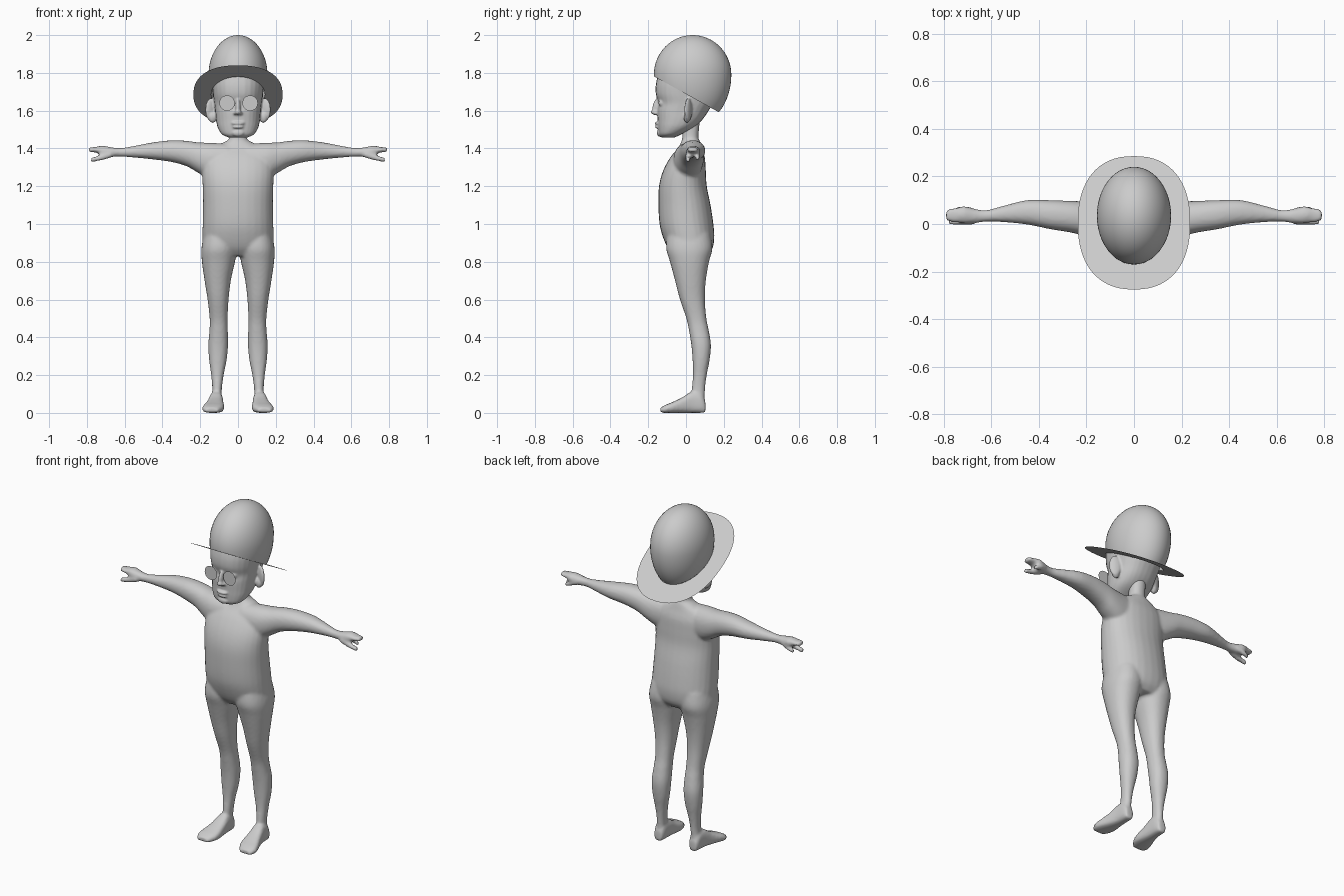
import bpy, bmesh, math
from mathutils import Vector, Matrix

grey = bpy.data.materials.new("plain_grey")
grey.diffuse_color = (0.6, 0.6, 0.6, 1)


def make_object(name, bm, smooth=True):
    bmesh.ops.recalc_face_normals(bm, faces=bm.faces[:])
    for f in bm.faces:
        f.smooth = smooth
    me = bpy.data.meshes.new(name)
    bm.to_mesh(me)
    bm.free()
    me.materials.append(grey)
    ob = bpy.data.objects.new(name, me)
    bpy.context.collection.objects.link(ob)
    return ob


def fuse(ob, voxel, passes):
    # blend overlapping volumes into one smooth skin
    r = ob.modifiers.new("fuse", 'REMESH')
    r.mode = 'VOXEL'
    r.voxel_size = voxel
    r.use_smooth_shade = True
    s = ob.modifiers.new("soften", 'SMOOTH')
    s.factor = 0.5
    s.iterations = passes


def catmull(p0, p1, p2, p3, t):
    return [0.5 * (2*b + (c - a)*t + (2*a - 5*b + 4*c - d)*t*t + (3*b - a - 3*c + d)*t**3)
            for a, b, c, d in zip(p0, p1, p2, p3)]


def loft(bm, rings, axis, side=1, power=2.2, n=28, steps=4):
    """rings: (position on axis, a0, a1, b0, b1), a and b being the two other axes in x, y, z order."""
    fine = []
    last = len(rings) - 1
    for i in range(last):
        q = [rings[max(0, min(last, i + k))] for k in (-1, 0, 1, 2)]
        fine += [catmull(*q, s / steps) for s in range(steps)]
    fine.append(rings[-1])
    loops = []
    for p, a0, a1, b0, b1 in fine:
        loop = []
        for k in range(n):
            t = 2 * math.pi * k / n
            c, s = math.cos(t), math.sin(t)
            a = (a0 + a1)/2 + (a1 - a0)/2 * math.copysign(abs(c)**(2/power), c)
            b = (b0 + b1)/2 + (b1 - b0)/2 * math.copysign(abs(s)**(2/power), s)
            co = [a, b]
            co.insert(axis, p)
            loop.append(bm.verts.new((co[0]*side, co[1], co[2])))
        loops.append(loop)
    for l0, l1 in zip(loops, loops[1:]):
        for k in range(n):
            bm.faces.new((l0[k], l0[(k+1) % n], l1[(k+1) % n], l1[k]))
    bm.faces.new(loops[0])
    bm.faces.new(loops[-1])


def ball(bm, centre, size, tilt=0.0, axis='X'):
    m = Matrix.Translation(centre) @ Matrix.Rotation(tilt, 4, axis) @ Matrix.Diagonal((*size, 1))
    bmesh.ops.create_uvsphere(bm, u_segments=20, v_segments=14, radius=1, matrix=m)


# body: torso and neck
body = bmesh.new()
loft(body, [(0.83, -.15, .15, -.06, .11), (0.87, -.185, .185, -.095, .14), (0.93, -.188, .188, -.122, .15),
            (1.0, -.187, .187, -.14, .145), (1.1, -.185, .185, -.146, .13), (1.2, -.187, .187, -.143, .11),
            (1.28, -.19, .19, -.122, .105), (1.35, -.18, .18, -.085, .10), (1.40, -.14, .14, -.045, .085),
            (1.435, -.07, .07, -.025, .075), (1.46, -.045, .045, -.02, .066), (1.56, -.045, .045, -.02, .075)], 2)
for s in (1, -1):
    # arm
    loft(body, [(0.05, -.07, .08, 1.22, 1.425), (.15, -.065, .09, 1.24, 1.43), (.21, -.05, .095, 1.27, 1.432),
                (.27, -.035, .097, 1.305, 1.44), (.35, -.022, .10, 1.328, 1.443), (.45, -.002, .10, 1.342, 1.432),
                (.55, .008, .076, 1.352, 1.413), (.62, .01, .058, 1.357, 1.402), (.67, .004, .064, 1.355, 1.406),
                (.71, .002, .074, 1.355, 1.414), (.74, .008, .07, 1.372, 1.412)], 0, s)
    # fingers, thumb and little finger
    loft(body, [(.71, .005, .074, 1.374, 1.414), (.75, .006, .068, 1.378, 1.408),
                (.79, .012, .06, 1.382, 1.406)], 0, s, n=16)
    loft(body, [(.67, -.002, .03, 1.352, 1.39), (.72, -.004, .026, 1.338, 1.368),
                (.78, -.002, .022, 1.327, 1.35)], 0, s, n=16)
    loft(body, [(.68, .045, .07, 1.36, 1.39), (.72, .048, .074, 1.345, 1.37),
                (.755, .05, .07, 1.335, 1.357)], 0, s, n=16)
    # leg
    loft(body, [(.04, .088, .142, .025, .10), (.12, .086, .136, .03, .10), (.2, .076, .142, .037, .11),
                (.28, .06, .153, .035, .125), (.36, .053, .157, .028, .132), (.44, .054, .151, .015, .12),
                (.5, .055, .15, .002, .108), (.6, .05, .161, -.032, .10), (.7, .038, .177, -.058, .105),
                (.8, .016, .191, -.085, .122), (.87, .006, .194, -.105, .14), (.95, .0, .18, -.1, .13)], 2, s)
    # foot
    loft(body, [(.103, .092, .138, .0, .06), (.08, .083, .146, .0, .10), (.03, .08, .152, .0, .112),
                (-.02, .076, .165, .0, .082), (-.07, .073, .183, .0, .058), (-.105, .083, .19, .0, .044),
                (-.135, .105, .175, .0, .028)], 1, s, power=2.8)
fuse(make_object("body", body), 0.009, 3)

# head: skull and jaw
head = bmesh.new()
loft(head, [(1.458, -.05, .05, -.13, -.06), (1.475, -.085, .085, -.143, -.025), (1.51, -.107, .107, -.148, .04),
            (1.55, -.116, .116, -.15, .085), (1.60, -.121, .121, -.152, .12), (1.64, -.126, .126, -.146, .145),
            (1.69, -.133, .133, -.16, .168), (1.75, -.138, .138, -.158, .19), (1.82, -.13, .13, -.135, .19),
            (1.9, -.095, .095, -.08, .15), (1.95, -.03, .03, .0, .07)], 2, power=2.3)
# nose and lips
ball(head, (0, -.158, 1.62), (.013, .02, .045), -.2)
ball(head, (0, -.168, 1.592), (.017, .019, .013))
ball(head, (0, -.15, 1.533), (.036, .016, .008))
ball(head, (0, -.149, 1.513), (.03, .015, .008))
ball(head, (0, -.138, 1.482), (.035, .017, .02))
for s in (1, -1):
    ball(head, (.014*s, -.157, 1.587), (.011, .014, .01))
    ball(head, (.055*s, -.124, 1.64), (.024, .022, .02))
    # ear
    ball(head, (.143*s, .012, 1.605), (.034, .014, .062), -.5*s, 'Z')
    ball(head, (.133*s, .005, 1.565), (.022, .016, .03), -.4*s, 'Z')
fuse(make_object("head", head), 0.006, 2)

# flat spectacle lenses
for s in (1, -1):
    lens = bmesh.new()
    bmesh.ops.create_circle(lens, cap_ends=True, segments=32, radius=.041,
                            matrix=Matrix.Translation((.061*s + .003, -.172, 1.64)) @ Matrix.Rotation(math.pi/2, 4, 'X'))
    make_object("lens_right" if s > 0 else "lens_left", lens, False)

# hat crown: tall dome trimmed along the sloping brim plane
SLOPE, LEVEL = -.553, 1.688
crown = bmesh.new()
bmesh.ops.create_uvsphere(crown, u_segments=48, v_segments=32, radius=1)
for v in crown.verts:
    v.co = Vector((v.co.x*.156, .035 + v.co.y*.205, 1.79 + v.co.z*(.21 if v.co.z > 0 else .27)))
bmesh.ops.bisect_plane(crown, geom=crown.verts[:] + crown.edges[:] + crown.faces[:], dist=1e-5,
                       plane_co=(0, 0, LEVEL), plane_no=(0, -SLOPE, 1), clear_inner=True)
make_object("hat_crown", crown)

# hat brim: flat sloping ring
brim = bmesh.new()
N = 64
inner, outer = [], []
for k in range(N):
    t = 2 * math.pi * k / N
    c, s = math.cos(t), math.sin(t)
    ox = .236 * math.copysign(abs(c)**.86, c)
    oy = .005 + .28 * math.copysign(abs(s)**.86, s)
    ix, iy = .142*c, .004 + .17*s
    outer.append(brim.verts.new((ox, oy, LEVEL + SLOPE*oy)))
    inner.append(brim.verts.new((ix, iy, LEVEL + SLOPE*iy)))
for k in range(N):
    j = (k + 1) % N
    brim.faces.new((inner[k], outer[k], outer[j], inner[j]))
make_object("hat_brim", brim, False)
